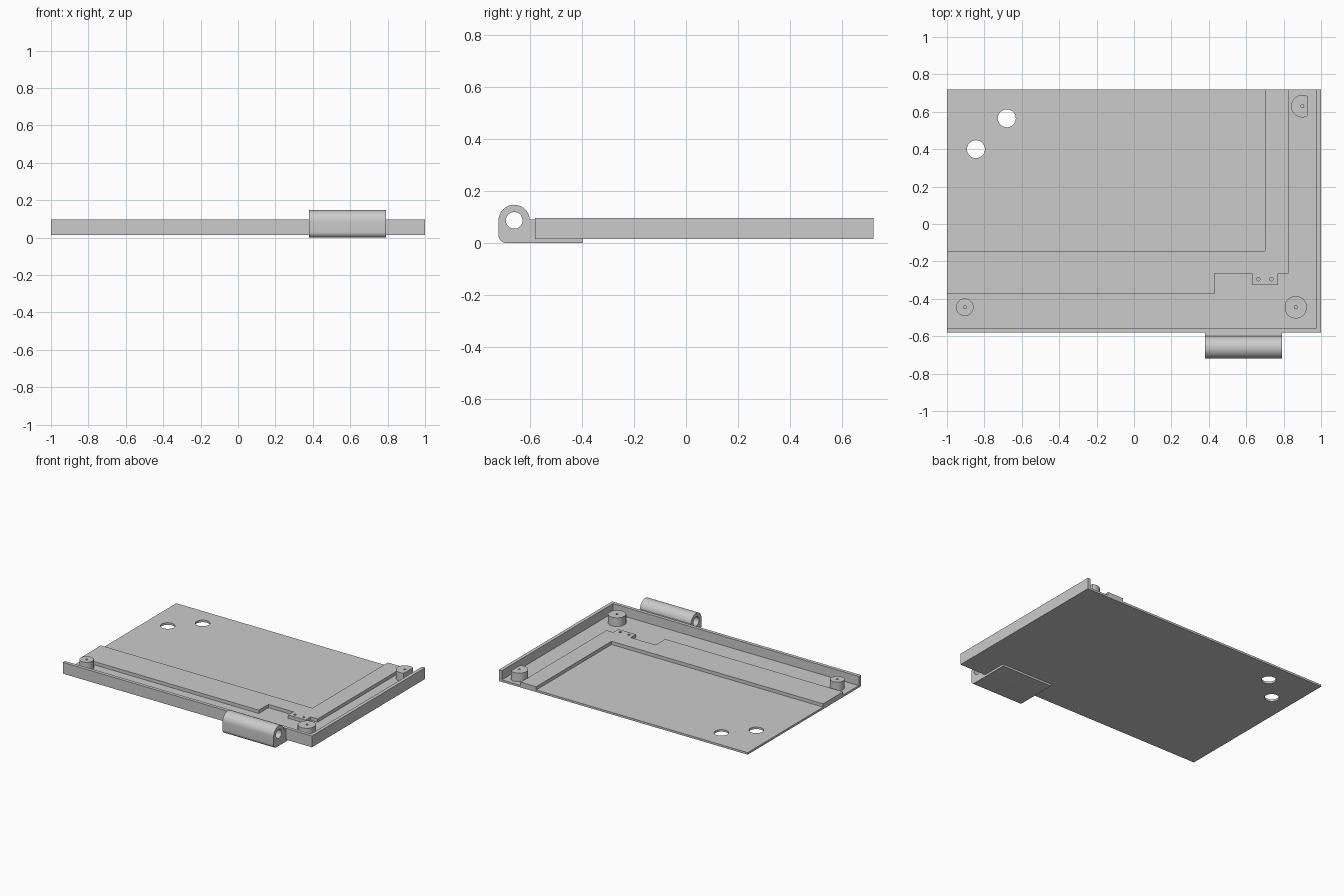
import bpy
import math
from mathutils import Matrix

cube = bpy.data.objects.get("Cube")
if cube:
    bpy.data.objects.remove(cube)

# Single plain grey finish
grey = bpy.data.materials.new("plain grey")
grey.use_nodes = True
colour = (0.6, 0.6, 0.6, 1)
grey.diffuse_color = colour
grey.node_tree.nodes["Principled BSDF"].inputs["Base Color"].default_value = colour


def arc(cx, cy, r, start=0, end=360, steps=40):
    """Points along an arc; a full circle leaves out its repeated end point."""
    count = steps if end - start == 360 else steps + 1
    angles = [math.radians(start + (end - start) * i / steps) for i in range(count)]
    return [(cx + r * math.cos(a), cy + r * math.sin(a)) for a in angles]


def prism(name, outlines, low, high, along_x=False):
    """Extrude closed outlines; outlines inside the first one become holes."""
    curve = bpy.data.curves.new(name + "_profile", "CURVE")
    curve.dimensions = "2D"
    curve.fill_mode = "BOTH"
    curve.extrude = (high - low) / 2
    for points in outlines:
        spline = curve.splines.new("POLY")
        spline.points.add(len(points) - 1)
        for target, (u, v) in zip(spline.points, points):
            target.co = (u, v, 0, 1)
        spline.use_cyclic_u = True
    helper = bpy.data.objects.new(name + "_helper", curve)
    bpy.context.collection.objects.link(helper)
    graph = bpy.context.evaluated_depsgraph_get()
    mesh = bpy.data.meshes.new_from_object(helper.evaluated_get(graph))
    bpy.data.objects.remove(helper)

    mesh.transform(Matrix.Translation((0, 0, (low + high) / 2)))
    if along_x:
        mesh.transform(Matrix(((0, 0, 1, 0), (1, 0, 0, 0), (0, 1, 0, 0), (0, 0, 0, 1))))
    import bmesh
    bm = bmesh.new()
    bm.from_mesh(mesh)
    bmesh.ops.remove_doubles(bm, verts=bm.verts, dist=0.0002)
    bmesh.ops.recalc_face_normals(bm, faces=bm.faces)
    for face in bm.faces:
        face.smooth = True
    bm.to_mesh(mesh)
    bm.free()
    mesh.set_sharp_from_angle(angle=math.radians(30))
    mesh.materials.clear()
    mesh.materials.append(grey)
    obj = bpy.data.objects.new(name, mesh)
    bpy.context.collection.objects.link(obj)
    return obj


BOTTOM, FLOOR, LEDGE, POST, RIM = 0.015, 0.03, 0.054, 0.093, 0.097
BACK, FRONT = 0.72, -0.58
WALL = 0.025

# Thin floor with two round openings
inner_x, inner_y = 1 - WALL, FRONT + WALL
prism("floor_panel",
      [[(-1, inner_y), (inner_x, inner_y), (inner_x, BACK), (-1, BACK)],
       arc(-0.68, 0.565, 0.048), arc(-0.845, 0.40, 0.048)],
      BOTTOM, FLOOR)

# Upright rim along the front and left sides
prism("rim_wall",
      [[(-1, FRONT), (1, FRONT), (1, BACK), (inner_x, BACK),
        (inner_x, inner_y), (-1, inner_y)]],
      BOTTOM, RIM)

# Raised ledge with a recess and a drilled tab at its corner
prism("raised_ledge",
      [[(-1, -0.375), (0.43, -0.375), (0.43, -0.265), (0.63, -0.265),
        (0.63, -0.325), (0.77, -0.325), (0.77, -0.265), (0.825, -0.265),
        (0.825, BACK), (0.70, BACK), (0.70, -0.145), (-1, -0.145)],
       arc(0.665, -0.295, 0.009, steps=16), arc(0.735, -0.295, 0.009, steps=16)],
      FLOOR, LEDGE)

# Screw posts, some with flats where they were trimmed
for name, x, y, radius, x_min, x_max in (
        ("front_left_post", 0.865, -0.445, 0.06, 0.808, 0.922),
        ("front_right_post", -0.905, -0.445, 0.047, -1, 1),
        ("back_left_post", 0.90, 0.63, 0.06, 0.80, 0.93)):
    rim = [(min(max(u, x_min), x_max), v) for u, v in arc(x, y, radius)]
    prism(name, [rim, arc(x, y, 0.008, steps=16)], FLOOR, POST)

# Hinge barrel with its foot plate reaching under the floor
pin_y, pin_z, barrel = -0.66, 0.087, 0.06
hinge = [(-0.395, 0), (-0.395, BOTTOM), (FRONT, BOTTOM), (FRONT, 0.09)]
hinge += arc(pin_y, pin_z, barrel, 3, 180, 24)
hinge += arc(-0.69, 0.03, 0.03, 180, 270, 10)
prism("hinge_barrel", [hinge, arc(pin_y, pin_z, 0.032)], 0.38, 0.79, along_x=True)
